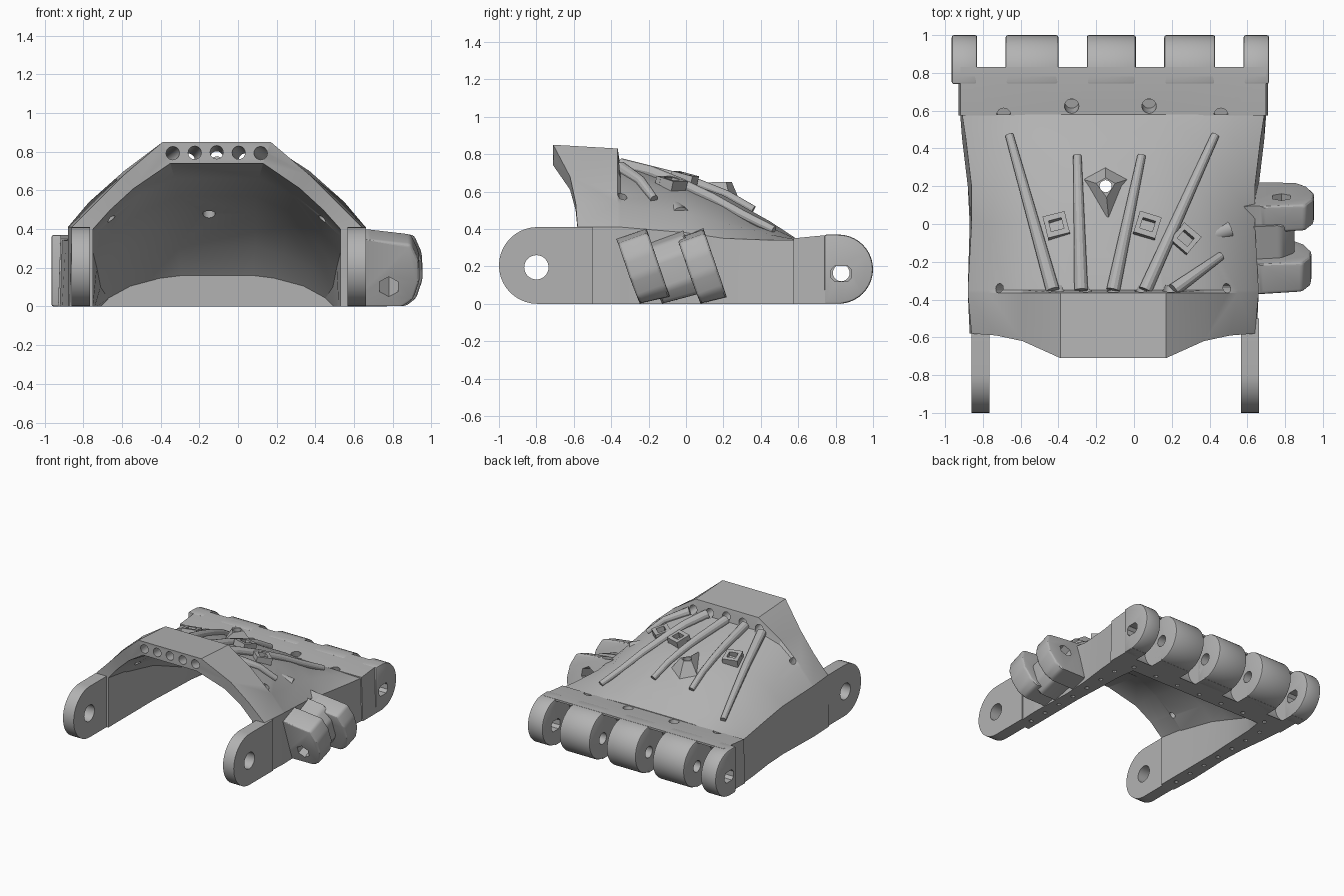
import bpy, bmesh, math
from mathutils import Vector, Matrix
from mathutils.bvhtree import BVHTree

if "Cube" in bpy.data.objects:
    bpy.data.objects.remove(bpy.data.objects["Cube"], do_unlink=True)

GREY = (0.45, 0.45, 0.45, 1)
mat = bpy.data.materials.new("plain grey")
mat.use_nodes = True
mat.diffuse_color = GREY
for node in mat.node_tree.nodes:
    if node.type == 'BSDF_PRINCIPLED':
        node.inputs["Base Color"].default_value = GREY

CX = -0.11   # centre line of the shell


def make(name, bm):
    bmesh.ops.recalc_face_normals(bm, faces=bm.faces)
    me = bpy.data.meshes.new(name)
    bm.to_mesh(me)
    bm.free()
    me.materials.append(mat)
    ob = bpy.data.objects.new(name, me)
    bpy.context.collection.objects.link(ob)
    return ob


def tube(bm, p, q, r1, r2=None, n=20):
    p, q = Vector(p), Vector(q)
    rot = (q - p).to_track_quat('Z', 'Y').to_matrix().to_4x4()
    bmesh.ops.create_cone(bm, cap_ends=True, segments=n, radius1=r1,
                          radius2=r1 if r2 is None else r2, depth=(q - p).length,
                          matrix=Matrix.Translation((p + q) / 2) @ rot)


def prism(bm, pts, place, a, b):
    rings = [[bm.verts.new(place(u, v, t)) for u, v in pts] for t in (a, b)]
    bm.faces.new(rings[0])
    bm.faces.new(rings[1][::-1])
    n = len(pts)
    for i in range(n):
        j = (i + 1) % n
        bm.faces.new((rings[0][i], rings[0][j], rings[1][j], rings[1][i]))


def along_x(u, v, t):
    return (t, u, v)


def stadium(cy, cz, r, y_end, n=20):
    # round end at cy, straight run to y_end
    s = 1 if y_end < cy else -1
    arc = [(cy + s * r * math.cos(a), cz + r * math.sin(a))
           for a in (math.pi * (i / n - 0.5) for i in range(n + 1))]
    return arc + [(y_end, cz + r), (y_end, cz - r)]


def cut(ob, build):
    bm = bmesh.new()
    build(bm)
    cutter = make("cutter", bm)
    cutter.hide_render = True
    mod = ob.modifiers.new("cut", 'BOOLEAN')
    mod.operation, mod.solver, mod.object = 'DIFFERENCE', 'EXACT', cutter
    bpy.ops.object.select_all(action='DESELECT')
    bpy.context.view_layer.objects.active = ob
    ob.select_set(True)
    bpy.ops.object.modifier_apply(modifier=mod.name)
    bpy.data.objects.remove(cutter, do_unlink=True)


# Shell: arched sections from the wrist to the knuckles (half width, height)
sections = [
    (-.58, [(.76, 0), (.75, .41), (.62, .54), (.48, .68), (.28, .85)],
     [(.64, 0), (.64, .40), (.55, .50), (.43, .61), (.24, .74)]),
    (-.365, [(.77, 0), (.77, .41), (.66, .54), (.48, .70), (.28, .83)],
     [(.64, 0), (.64, .37), (.55, .46), (.40, .58), (.22, .67)]),
    (-.35, [(.77, 0), (.77, .41), (.66, .53), (.48, .67), (.26, .73)],
     [(.64, 0), (.64, .36), (.55, .45), (.40, .57), (.22, .66)]),
    (0, [(.76, 0), (.75, .38), (.65, .48), (.46, .58), (.22, .65)],
     [(.64, 0), (.64, .28), (.54, .38), (.38, .49), (.20, .57)]),
    (.2, [(.77, 0), (.75, .35), (.62, .43), (.44, .52), (.22, .58)],
     [(.63, 0), (.62, .20), (.52, .32), (.36, .42), (.20, .48)]),
    (.45, [(.80, 0), (.78, .34), (.64, .37), (.45, .41), (.22, .44)],
     [(.62, 0), (.60, .10), (.50, .20), (.34, .27), (.20, .31)]),
    (.58, [(.81, 0), (.80, .34), (.64, .345), (.45, .35), (.22, .355)],
     [(.60, 0), (.56, .04), (.45, .10), (.30, .14), (.18, .155)]),
]
lip_push = (0, 0, .01, .04, .13)
bm = bmesh.new()
rings = []
for k, (y, outer, inner) in enumerate(sections):
    def row(pts):
        half = [(w, y - (lip_push[i] if k == 0 else 0), z) for i, (w, z) in enumerate(pts)]
        return [(CX + w, v, z) for w, v, z in half] + [(CX - w, v, z) for w, v, z in half[::-1]]
    rings.append([bm.verts.new(p) for p in row(outer) + row(inner)[::-1]])
n = len(rings[0])
for r, s in zip(rings, rings[1:]):
    for i in range(n):
        j = (i + 1) % n
        bm.faces.new((r[i], r[j], s[j], s[i]))
for r in (rings[0], rings[-1]):
    for i in range(n // 2 - 1):
        bm.faces.new((r[i], r[i + 1], r[n - 2 - i], r[n - 1 - i]))
bmesh.ops.recalc_face_normals(bm, faces=bm.faces)
tree = BVHTree.FromBMesh(bm)
shell = make("palm_shell", bm)


def surf(x, y):
    hit = tree.ray_cast(Vector((x, y, 2)), Vector((0, 0, -1)))[0]
    return hit.z if hit else 0.35


# Cord tunnels through the wrist lip, and screw holes
def shell_holes(bm):
    for i in range(-2, 3):
        tube(bm, (CX + i * .105, -.80, .805), (CX + i * .15, -.325, .765 - .012 * abs(i)), .034)
    for s in (-1, 1):
        tube(bm, (CX + s * .52, -.34, .40), (CX + s * .70, -.34, .78), .025, n=12)
        for i in range(7):
            tube(bm, (CX + s * .70, -.48 + i * .16, -.05), (CX + s * .70, -.48 + i * .16, .05), .016, n=10)


def boss_hole(bm):
    tube(bm, (-.15, .2, .3), (-.15, .2, .9), .032)


cut(shell, shell_holes)
cut(shell, boss_hole)

# Raised kite-shaped boss with a hole
bm = bmesh.new()
base = [(-.15, .31), (-.02, .24), (-.13, -.01), (-.28, .24)]
top = [(-.15, .245), (-.10, .215), (-.145, .14), (-.20, .215)]
low = [bm.verts.new((x, y, surf(x, y) - .02)) for x, y in base]
high = [bm.verts.new((x, y, .65)) for x, y in top]
bm.faces.new(low)
bm.faces.new(high)
for i in range(4):
    j = (i + 1) % 4
    bm.faces.new((low[i], low[j], high[j], high[i]))
boss = make("top_boss", bm)
cut(boss, boss_hole)

# Knuckle bar with hinge gaps
bm = bmesh.new()
prism(bm, [(.575, 0), (.83, 0), (.83, .37), (.78, .37), (.575, .35)], along_x, CX - .82, CX + .82)
for v in bm.verts:
    if v.co.z > .2:
        v.co.x = CX + (v.co.x - CX) * .985
bar = make("knuckle_bar", bm)
knuckles = [(-.965, -.83), (-.68, -.40), (-.25, .01), (.16, .43), (.58, .715)]


def gaps(bm):
    for a, b in zip(knuckles, knuckles[1:]):
        tube(bm, (a[1], .83, .16), (b[0], .83, .16), .195, n=40)


def bar_holes(bm):
    for x, y in ((-.69, .57), (-.33, .62), (.08, .62), (.46, .57)):
        tube(bm, (x, y + .03, .25), (x, y - .02, .45), .038)
    for i in range(-3, 4):
        tube(bm, (CX + i * .21, .62, -.05), (CX + i * .21, .62, .05), .016, n=10)


def pin(bm):
    tube(bm, (-1.1, .83, .165), (.9, .83, .165), .045)


def pin_slots(bm):
    for a, b in (knuckles[0], knuckles[-1]):
        pts = [(.83 + y, .16 + z) for y, z in
               ((-.055, -.02), (-.035, -.042), (.035, -.042), (.055, -.02),
                (.055, .02), (.035, .042), (-.035, .042), (-.055, .02))]
        prism(bm, pts, along_x, a - .02, b + .02)


for build in (gaps, bar_holes, pin, pin_slots):
    cut(bar, build)
for i, (a, b) in enumerate(knuckles):
    bm = bmesh.new()
    prism(bm, stadium(.815, .185, .185, .74), along_x, a, b)
    ob = make("knuckle_%d" % (i + 1), bm)
    mod = ob.modifiers.new("round", 'BEVEL')
    mod.width, mod.segments = .012, 2
    bpy.context.view_layer.objects.active = ob
    bpy.ops.object.modifier_apply(modifier=mod.name)
    cut(ob, pin_slots if i in (0, 4) else pin)

# Wrist hinge arms
for side, a in (("right", -.86), ("left", .567)):
    bm = bmesh.new()
    # round end faces the wrist
    pts = [(-y, z) for y, z in stadium(.795, .205, .205, .50)]
    prism(bm, pts, along_x, a, a + .095)
    arm = make(side + "_wrist_arm", bm)
    cut(arm, lambda b: tube(b, (-1.1, -.80, .195), (.9, -.80, .195), .065, n=32))

# Cord ridges following the shell
ridges = [((-.43, -.35), (-.66, .47)), ((-.28, -.35), (-.30, .36)), ((-.11, -.35), (.04, .36)),
          ((.06, -.35), (.43, .47)), ((.21, -.35), (.46, -.17))]
STEPS = 5
for k, (a, b) in enumerate(ridges):
    bm = bmesh.new()
    path = []
    for i in range(STEPS + 1):
        p = Vector(a).lerp(Vector(b), i / STEPS)
        path.append(Vector((p.x, p.y, surf(p.x, p.y) + .012)))
    loops = []
    for i, p in enumerate(path):
        d = (path[min(i + 1, STEPS)] - path[max(i - 1, 0)]).normalized()
        side = d.cross(Vector((0, 0, 1))).normalized()
        r = .036 - .014 * i / STEPS
        loops.append([bm.verts.new(p + r * (math.cos(t) * side + math.sin(t) * side.cross(d)))
                      for t in (math.tau * m / 12 for m in range(12))])
    for r, s in zip(loops, loops[1:]):
        for m in range(12):
            bm.faces.new((r[m], r[m - 1], s[m - 1], s[m]))
    bm.faces.new(loops[0])
    bm.faces.new(loops[-1])
    make("cord_ridge_%d" % (k + 1), bm)

# Small cord loops and the thumb cord duct
for k, (x, y, turn) in enumerate(((-.41, -.01, .25), (.07, -.01, -.3), (.27, -.08, -.7))):
    bm = bmesh.new()
    place = Matrix.Translation((x, y, surf(x, y) + .015)) @ Matrix.Rotation(turn, 4, 'Z') @ Matrix.Rotation(-.25, 4, 'X')
    for dx, dy, w, l in ((0, .045, .12, .03), (0, -.045, .12, .03), (.047, 0, .025, .09), (-.047, 0, .025, .09)):
        bmesh.ops.create_cube(bm, size=1, matrix=place @ Matrix.Translation((dx, dy, 0)) @ Matrix.Diagonal((w, l, .06, 1)))
    make("cord_loop_%d" % (k + 1), bm)
bm = bmesh.new()
tube(bm, (.30, -.10, .55), (.50, -.03, .47), .04, .05)
duct = make("thumb_duct", bm)
cut(duct, lambda b: tube(b, (.38, -.072, .518), (.56, -.009, .446), .032))

# Thumb hinge: two leaning lobes and a web between them
TILT = math.radians(20)


def lean(cy):
    def place(u, v, t):
        return (u, cy + t * math.cos(TILT) - (v - .18) * math.sin(TILT),
                max(0, v + t * math.sin(TILT)))
    return place


def thumb_pin(bm):
    d = Vector((0, math.cos(TILT), math.sin(TILT)))
    p = Vector((.78, -.29, .10))
    tube(bm, p - d * .15, p + d * .7, .055, n=6)


lobe = [(.56, .01), (.87, .01), (.92, .06), (.955, .16), (.95, .26), (.91, .35), (.68, .375), (.56, .38)]
web = [(.56, .02), (.80, .02), (.85, .10), (.85, .25), (.78, .33), (.56, .36)]
for name, pts, cy, half in (("front", lobe, -.225, .085), ("back", lobe, .09, .075), ("middle", web, -.07, .12)):
    bm = bmesh.new()
    shift = -.015 if name == "front" else 0
    prism(bm, [(u + (shift if u > .6 else 0), v) for u, v in pts], lean(cy), -half, half)
    bmesh.ops.recalc_face_normals(bm, faces=bm.faces)
    edges = [e for e in bm.edges if min(v.co.x for v in e.verts) > .6]
    bmesh.ops.bevel(bm, geom=edges, offset=.02, segments=3, profile=.5, affect='EDGES')
    ob = make(name + "_thumb_lobe", bm)
    cut(ob, thumb_pin)

# Smooth shading with kept edges
bpy.ops.object.select_all(action='DESELECT')
for ob in bpy.context.collection.objects:
    if ob.type == 'MESH' and mat.name in ob.data.materials:
        ob.select_set(True)
        bpy.context.view_layer.objects.active = ob
bpy.ops.object.shade_smooth_by_angle(angle=math.radians(25))
